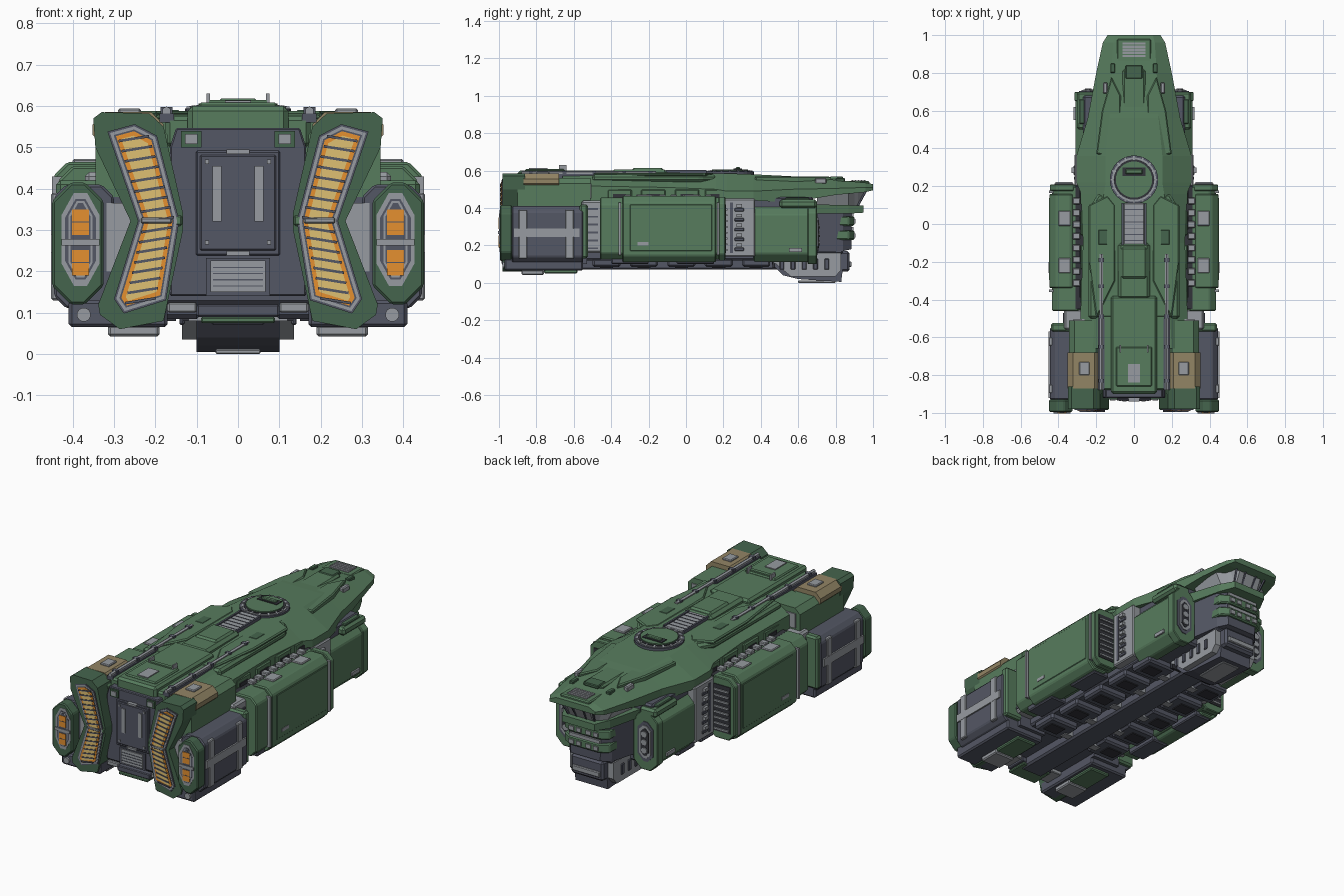
import bpy, bmesh, math
from mathutils import Vector

if "Cube" in bpy.data.objects:
    bpy.data.objects.remove(bpy.data.objects["Cube"])


def material(name, r, g, b):
    m = bpy.data.materials.new(name)
    m.use_nodes = True
    m.diffuse_color = (r, g, b, 1)
    m.node_tree.nodes["Principled BSDF"].inputs["Base Color"].default_value = (r, g, b, 1)
    return m


GREEN = material("hull green", .095, .2, .11)
DEEP = material("deep green", .06, .13, .075)
SLATE = material("slate", .088, .095, .128)
GREY = material("light grey", .31, .33, .355)
DARK = material("dark metal", .032, .034, .042)
TAN = material("tan", .29, .235, .13)
YELLOW = material("engine yellow", .74, .53, .17)
ORANGE = material("engine orange", .78, .28, .03)


def finish(name, mat, bm, mirror, bevel=0):
    bmesh.ops.recalc_face_normals(bm, faces=bm.faces)
    mesh = bpy.data.meshes.new(name)
    bm.to_mesh(mesh)
    bm.free()
    mesh.materials.append(mat)
    ob = bpy.data.objects.new(name, mesh)
    bpy.context.collection.objects.link(ob)
    if bevel:
        mod = ob.modifiers.new("edge", "BEVEL")
        mod.width, mod.segments = bevel, 1
    if mirror:
        ob.modifiers.new("mirror", "MIRROR")


def loft(name, mat, rings, mirror=False, bevel=0):
    bm = bmesh.new()
    rows = [[bm.verts.new(p) for p in ring] for ring in rings]
    n = len(rows[0])
    for a, b in zip(rows, rows[1:]):
        for i in range(n):
            j = (i + 1) % n
            bm.faces.new((a[i], a[j], b[j], b[i]))
    bm.faces.new(rows[0])
    bm.faces.new(rows[-1])
    finish(name, mat, bm, mirror, bevel)


def prism(name, mat, pts, axis, a, b, bevel=0):
    place = {"x": lambda p, t: (t, p[0], p[1]), "y": lambda p, t: (p[0], t, p[1]),
             "z": lambda p, t: (p[0], p[1], t)}[axis]
    rings = [[place(p, t) for p in pts] for t in (a, b)]
    loft(name, mat, rings, min(p[0] for r in rings for p in r) > 0, bevel)


def box(name, mat, x, y, z, bevel=0):
    # a single x number means a part centred on the middle line
    x = x if isinstance(x, tuple) else (-x, x)
    pts = [(x[0], y[0]), (x[1], y[0]), (x[1], y[1]), (x[0], y[1])]
    prism(name, mat, pts, "z", z[0], z[1], bevel)


def chamfered(x, z, c, tall=1):
    (a, b), (d, e), h = x, z, c * tall
    return [(a + c, d), (b - c, d), (b, d + h), (b, e - h), (b - c, e), (a + c, e), (a, e - h), (a, d + h)]


def inset(points, d):
    # move each edge of a clockwise outline inwards by d
    out = []
    for i, p in enumerate(points):
        p, before, after = Vector(p), Vector(points[i - 1]), Vector(points[(i + 1) % len(points)])
        u, v = (p - before).normalized(), (after - p).normalized()
        m, n = Vector((u.y, -u.x)), Vector((v.y, -v.x))
        out.append(tuple(p + (m + n) * d / (1 + m.dot(n))))
    return out


def hull(name, mat, stations):
    # each station: y, then half-section points from bottom to top
    rings = []
    for y, half in stations:
        rings.append([(x, y, z) for x, z in half] + [(-x, y, z) for x, z in reversed(half)])
    loft(name, mat, rings)


def bar(name, mat, p, q, r, sides=4):
    p, q = Vector(p), Vector(q)
    turn = (q - p).to_track_quat("Z", "Y")
    ring = [turn @ Vector((math.cos(t), math.sin(t), 0)) * r
            for t in [(i + .5) * math.tau / sides for i in range(sides)]]
    loft(name, mat, [[p + v for v in ring], [q + v for v in ring]], min(p.x, q.x) > .01)


# --- main body and upper hull
box("core", SLATE, .27, (-.9, .68), (.12, .46), .01)
hull("upper_hull", GREEN, [
    (-.66, [(.29, .42), (.29, .52), (.2, .57)]),
    (-.1, [(.27, .42), (.27, .51), (.17, .585)]),
    (.16, [(.28, .42), (.28, .50), (.16, .585)]),
    (.22, [(.305, .43), (.305, .49), (.15, .585)]),
    (.36, [(.305, .44), (.305, .49), (.15, .58)]),
    (.56, [(.245, .43), (.245, .50), (.13, .57)]),
    (.8, [(.2, .47), (.2, .505), (.12, .55)]),
    (.96, [(.165, .485), (.165, .51), (.11, .535)]),
    (1.0, [(.14, .495), (.14, .51), (.1, .528)])])
for y in (-.42, -.24, -.06, .1):
    box("hull_side_plate", GREEN, (.26, .283), (y, y + .13), (.43, .5), .006)
    box("hull_side_vent", DARK, (.28, .288), (y + .03, y + .1), (.45, .475))

# --- raised spine, deck and roof details
prism("deck_plate", GREEN, [(-.24, -.5), (.24, -.5), (.24, .08), (.19, .16), (-.19, .16), (-.24, .08)],
      "z", .54, .578, .012)
box("spine", GREEN, .085, (-.4, -.1), (.55, .605), .015)
box("spine_brow", GREEN, .07, (-.29, -.12), (.59, .615), .012)
box("spine_front", GREEN, .06, (.3, .82), (.53, .565), .01)
box("rear_roof", GREEN, .122, (-.9, -.38), (.5, .6), .012)
box("rear_shoulder", GREEN, .175, (-.88, -.3), (.5, .575), .01)
box("roof_hatch", GREEN, .095, (-.86, -.65), (.59, .608), .006)
box("roof_hatch_vent", GREY, .032, (-.84, -.74), (.6, .613))
box("roof_rim", GREEN, .07, (-.68, -.66), (.6, .615))
box("roof_rim_post", GREY, (.068, .076), (-.68, -.64), (.6, .63))
box("spine_ladder", GREY, .055, (-.11, .11), (.56, .598), .004)
box("ladder_rail", SLATE, (.055, .065), (-.11, .11), (.56, .602))
for i in range(6):
    box("ladder_line", SLATE, .05, (-.09 + i * .033, -.086 + i * .033), (.595, .6))
box("deck_vent", DEEP, (.14, .19), (-.11, -.03), (.57, .59), .004)
prism("deck_fin", GREEN, [(.1, .1), (.14, .15), (.24, .1), (.24, -.2), (.2, -.5), (.1, -.3)], "z", .57, .588, .006)
box("pipe_bed", SLATE, (.155, .19), (-.88, -.5), (.56, .582))
bar("roof_pipe", GREY, (.173, -.88, .588), (.173, -.16, .588), .011, 6)
for y in (-.84, -.66, -.5, -.34, -.2):
    box("pipe_clamp", SLATE, (.158, .188), (y, y + .02), (.57, .598))

# --- round turret
def disc(name, mat, r, z, top, sides=32):
    pts = [(r * math.cos(i * math.tau / sides), .235 + r * math.sin(i * math.tau / sides)) for i in range(sides)]
    prism(name, mat, pts, "z", z, top)


disc("turret_base", SLATE, .128, .55, .594)
disc("turret_ring", GREY, .117, .55, .597)
disc("turret_groove", DARK, .107, .55, .6)
disc("turret_cap", GREEN, .096, .55, .606)
box("turret_slot", DARK, .06, (.255, .3), (.6, .61))
box("turret_block", GREEN, .045, (.265, .29), (.6, .618), .004)
for i in range(16):
    a = i * math.tau / 16
    c, s = math.cos(a), math.sin(a)
    bar("turret_lug", GREY, (.104 * c, .235 + .104 * s, .598), (.124 * c, .235 + .124 * s, .594), .006)

# --- nose roof panels
prism("nose_panel", GREEN, [(.07, .36), (.2, .37), (.17, .6), (.12, .78), (.07, .68)], "z", .53, .568, .006)
box("nose_vent_frame", GREEN, .09, (.86, .98), (.52, .545), .006)
for i in range(5):
    box("nose_vent_slat", GREY, .06, (.885 + i * .016, .896 + i * .016), (.54, .55))
box("nose_block", DEEP, (.1, .125), (.8, .85), (.52, .56), .004)
box("nose_bollard", GREY, (.14, .165), (.69, .75), (.53, .56), .005)
box("nose_centre_slot", DEEP, .045, (.77, .84), (.55, .569), .004)

# --- bridge and nose face
hull("bridge_windows", GREY, [
    (.7, [(.15, .4), (.18, .49)]), (.87, [(.12, .4), (.17, .49)]), (.9, [(.09, .4), (.12, .49)]),
    (.92, [(.07, .41), (.11, .49)]), (.955, [(.07, .485), (.1, .492)])])
for x in (.03, .08):
    bar("window_post", SLATE, (x, .918, .41), (x * 1.2, .96, .487), .006)
hull("chin_block", GREEN, [(.66, [(.19, .37), (.2, .42)]), (.87, [(.14, .37), (.14, .415)]),
                           (.95, [(.1, .375), (.1, .412)])])
hull("nose_body", SLATE, [(.6, [(.18, .16), (.18, .4)]), (.84, [(.13, .17), (.14, .4)]),
                          (.885, [(.09, .18), (.1, .38)])])
for z in (.23, .305):
    prism("nose_armour", GREEN, [(-.14, .8), (.14, .8), (.14, .87), (.09, .9), (-.09, .9), (-.14, .87)],
          "z", z, z + .05, .006)
    for x in (.015, .06):
        box("nose_port", GREY, (x, x + .03), (.89, .906), (z + .012, z + .035))
for z in (.28, .355):
    box("nose_strip", GREY, .095, (.8, .895), (z, z + .018))

# --- lower chin pod
prism("chin_pod", SLATE, [(.46, .1), (.52, .04), (.6, .02), (.83, .005), (.84, .09), (.8, .2), (.46, .2)], "x", -.1, .1)
prism("chin_pod_shell", GREY, [(.47, .11), (.56, .035), (.8, .035), (.83, .07), (.83, .16), (.47, .16)], "x", -.135, .135)
box("chin_collar", SLATE, .13, (.47, .84), (.155, .2), .008)
box("chin_nose", SLATE, .1, (.8, .875), (.06, .17), .012)
box("chin_nose_strip", GREY, .085, (.84, .885), (.085, .115), .004)
box("chin_foot", GREY, .055, (.6, .8), (0, .012), .003)
for i in range(5):
    y = .5 + i * .06
    box("chin_rib", SLATE, (.13, .142), (y, y + .025), (.07, .13), .004)
box("chin_back_plate", DARK, .134, (.462, .475), (.08, .16))

# --- long side pods
prism("side_pod", GREEN, chamfered((.27, .435), (.125, .455), .035), "y", -.46, .2, .006)
prism("side_pod_armour", GREEN, chamfered((.3, .447), (.11, .465), .035), "y", -.34, .16, .006)
prism("pod_end_frame", GREEN, chamfered((.29, .445), (.12, .46), .035), "y", .175, .21, .004)
box("pod_end_recess", DARK, (.32, .42), (.2, .214), (.16, .42))
for i in range(8):
    box("pod_louvre", GREY, (.325, .415), (.21, .222), (.17 + i * .031, .18 + i * .031))
box("pod_panel", GREEN, (.44, .45), (-.3, .14), (.17, .42), .004)
box("pod_badge_plate", GREY, (.44, .453), (-.26, -.2), (.2, .218))
for y in (-.36, .165):
    box("pod_strap", GREY, (.42, .45), (y, y + .012), (.15, .43))
for y in (-.26, -.01):
    box("pod_top_plate", GREY, (.335, .4), (y, y + .08), (.45, .472), .004)
for i in range(8):
    y = -.33 + i * .062
    box("pod_linkage", GREY, (.285, .325), (y, y + .035), (.44, .472), .004)
box("pod_gap", DARK, (.25, .31), (-.45, .2), (.43, .455))

# --- connectors between pods
box("front_connector", GREY, (.2, .315), (.2, .37), (.14, .45), .006)
box("connector_recess", SLATE, (.31, .318), (.235, .25), (.16, .43))
for i in range(5):
    z = .17 + i * .053
    box("connector_rung", SLATE, (.31, .32), (.26, .31), (z, z + .018), .003)
    box("connector_bolt", GREY, (.315, .33), (.27, .3), (z + .022, z + .04))
box("rear_connector", GREY, (.25, .37), (-.56, -.45), (.16, .44), .01)
for i in range(6):
    z = .18 + i * .042
    box("rear_connector_rib", SLATE, (.36, .376), (-.53, -.47), (z, z + .01))

# --- forward pods
prism("forward_pod", GREEN, chamfered((.17, .31), (.11, .41), .045), "y", .36, .67, .006)
prism("forward_pod_rim", GREEN, chamfered((.165, .315), (.1, .42), .045), "y", .65, .7, .004)
prism("forward_pod_hatch", SLATE, chamfered((.195, .29), (.15, .37), .035), "y", .69, .704)
prism("hatch_ring", GREY, chamfered((.207, .278), (.17, .35), .025), "y", .7, .709)
prism("hatch_centre", DARK, chamfered((.217, .268), (.185, .335), .02), "y", .7, .712)
for z in (.2, .245, .29):
    prism("hatch_bolt", GREY, chamfered((.225, .26), (z, z + .03), .01), "y", .7, .717)
box("forward_pod_plate", GREY, (.31, .319), (.55, .62), (.165, .185))
box("forward_shoulder", GREEN, (.2, .303), (.5, .7), (.4, .445), .012)
box("shoulder_hatch", DEEP, (.25, .29), (.53, .66), (.44, .455), .004)

# --- rear nacelles with chevron engines
prism("nacelle", GREEN, chamfered((.17, .345), (.38, .56), .03), "y", -.9, -.51)
box("nacelle_end_plate", GREY, (.24, .32), (-.512, -.504), (.45, .53))
box("nacelle_lower", SLATE, (.17, .34), (-.9, -.53), (.1, .4))
prism("nacelle_tan_band", TAN, chamfered((.18, .352), (.5, .585), .03), "y", -.87, -.68)
box("tan_band_plate", GREY, (.235, .29), (-.8, -.73), (.575, .594), .004)
chevron = [(.18, .55), (.215, .582), (.33, .585), (.35, .57), (.345, .5), (.26, .322), (.338, .12),
           (.334, .095), (.286, .06), (.18, .08), (.133, .3), (.133, .34)]
prism("chevron_housing", DEEP, chevron, "y", -.98, -.86)
frame = [(.196, .528), (.25, .556), (.316, .538), (.242, .322), (.3, .133), (.276, .098), (.174, .13), (.142, .322)]
prism("chevron_frame", SLATE, frame, "y", -.984, -.97)
prism("chevron_rim", GREY, inset(frame, .005), "y", -.986, -.97)
prism("chevron_recess", SLATE, inset(frame, .012), "y", -.987, -.97)
prism("engine_glow_edge", ORANGE, inset(frame, .016), "y", -.989, -.97)
prism("engine_glow", YELLOW, inset(frame, .026), "y", -.991, -.97)
for i in range(-8, 9):
    t = abs(i) / 8
    z, mid = .325 + i * .0245, .192 + t * (.06 if i > 0 else .044)
    bar("engine_slat", SLATE, (mid - .037, -.991, z + .006), (mid + .037, -.991, z - .006), .0045)
box("chevron_clasp", GREEN, (.135, .16), (-.985, -.9), (.31, .335), .004)
box("chevron_joint", GREY, (.16, .235), (-.995, -.97), (.316, .33), .003)
box("nacelle_back_plate", GREY, (.24, .318), (-.93, -.88), (.2, .365))

# --- outer thruster pods
prism("thruster_pod", SLATE, chamfered((.3, .445), (.11, .41), .03), "y", -.93, -.55, .006)
prism("thruster_collar", DEEP, chamfered((.325, .45), (.12, .415), .045), "y", -.995, -.93, .006)
prism("thruster_frame", GREY, chamfered((.335, .427), (.165, .39), .03, 1.8), "y", -.997, -.98)
prism("thruster_dark", SLATE, chamfered((.344, .418), (.18, .375), .025, 1.8), "y", -.998, -.98)
prism("thruster_inner_rim", GREY, chamfered((.352, .41), (.185, .37), .02, 1.8), "y", -.999, -.98)
prism("thruster_well", SLATE, chamfered((.357, .405), (.19, .365), .018, 1.8), "y", -1.0, -.98)
for z in (.19, .288):
    box("thruster_glow", ORANGE, (.36, .402), (-1.002, -.98), (z, z + .062))
    box("thruster_glow_slat", SLATE, (.36, .402), (-1.003, -.98), (z + .03, z + .033))
box("thruster_bar", GREY, (.335, .427), (-1.004, -.98), (.262, .278))
for y in (-.895, -.645):
    box("thruster_strap", GREY, (.4, .452), (y, y + .045), (.13, .39), .004)
box("thruster_rail", GREY, (.44, .453), (-.92, -.57), (.245, .29))
box("thruster_cap", GREEN, (.33, .44), (-.57, -.525), (.13, .42), .01)

# --- stern block and door
prism("stern_block", SLATE, [(-.165, .14), (.165, .14), (.165, .5), (.15, .547), (-.15, .547), (-.165, .5)],
      "y", -.92, -.6, .004)
box("stern_door", SLATE, .102, (-.928, -.9), (.238, .492), .004)
box("door_panel", SLATE, .092, (-.934, -.9), (.25, .482), .004)
box("door_slot", GREY, (.04, .062), (-.939, -.92), (.32, .455))
for z in (.265, .46):
    box("door_bolt", GREY, (.07, .08), (-.938, -.92), (z, z + .01))
for z in (.238, .484):
    box("door_latch", GREY, .028, (-.939, -.92), (z, z + .011))
box("stern_vent_frame", SLATE, .078, (-.93, -.9), (.14, .232))
box("stern_vent", GREY, .067, (-.936, -.92), (.15, .226))
for i in range(4):
    box("stern_vent_line", SLATE, .06, (-.938, -.92), (.163 + i * .015, .166 + i * .015))
box("stern_lamp_frame", DEEP, (.088, .138), (-.93, -.9), (.5, .54))
box("stern_lamp", GREY, (.098, .128), (-.935, -.9), (.508, .532))

# --- underside plates and keel
box("nacelle_keel", SLATE, (.17, .41), (-.97, -.55), (.065, .13), .008)
box("nacelle_skid", GREY, (.19, .315), (-.88, -.76), (.042, .07), .006)
box("skid_plate", GREEN, (.19, .315), (-.76, -.58), (.05, .075), .006)
bar("keel_port", GREY, (.373, -.98, .095), (.373, -.95, .095), .017, 12)
box("stern_bracket", GREY, (.1, .17), (-.91, -.8), (.1, .125), .004)
box("stern_step", GREEN, .09, (-.925, -.8), (.075, .09), .004)
box("stern_sill", SLATE, .1, (-.92, -.8), (.09, .12), .004)
box("keel", SLATE, .07, (-.85, .5), (.07, .13), .01)
for i in range(5):
    y = -.5 + i * .2
    box("belly_plate", SLATE, (.09, .27), (y, y + .15), (.085, .13), .01)
    box("belly_clamp", GREY, (.07, .12), (y + .04, y + .08), (.08, .12))
    box("belly_vent", DARK, (.15, .24), (y + .04, y + .11), (.08, .1))
for y in (-.4, -.05):
    box("pod_belly_plate", SLATE, (.3, .4), (y, y + .2), (.1, .135), .006)
